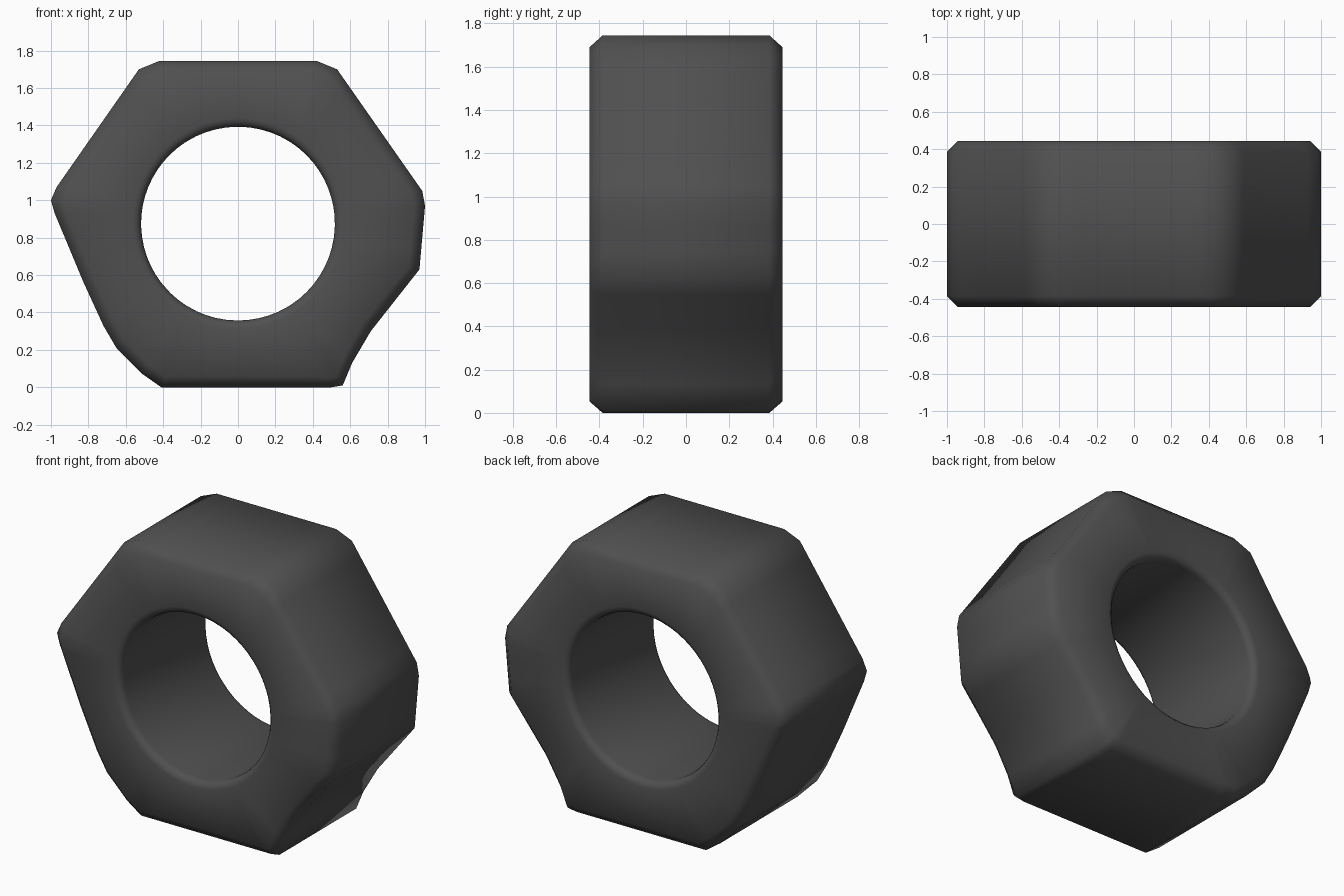
import bpy, bmesh, math
from mathutils import Vector

if "Cube" in bpy.data.objects:
    bpy.data.objects.remove(bpy.data.objects["Cube"], do_unlink=True)

steel = bpy.data.materials.new("dark_grey_steel")
steel.use_nodes = True
grey = (0.08, 0.08, 0.08, 1)
steel.diffuse_color = grey
steel.node_tree.nodes["Principled BSDF"].inputs["Base Color"].default_value = grey

CENTRE = Vector((0, 0.875))
HOLE, HALF, CHAMFER, ROUND = 0.518, 0.445, 0.06, 0.045

# Worn hexagon outline, clockwise from the top left corner (x, z)
corners = [Vector(p) for p in (
    (-0.42, 1.745), (0.42, 1.745), (0.53, 1.70), (0.985, 1.05), (1.0, 0.97),
    (0.97, 0.63), (0.71, 0.30), (0.61, 0.13), (0.56, 0.01), (0.5, 0),
    (-0.41, 0), (-0.51, 0.07), (-0.65, 0.21), (-0.72, 0.33), (-0.83, 0.57),
    (-0.98, 0.93), (-1.0, 1.0), (-0.97, 1.07), (-0.53, 1.70))]

# Split long sides so the hole gets enough sides
outline = []
for a, b in zip(corners, corners[1:] + corners[:1]):
    n = max(1, round((b - a).length / 0.1))
    outline += [a.lerp(b, i / n) - CENTRE for i in range(n)]


def outer(inset):
    return [p * (1 - inset / p.length) for p in outline]


def bore(radius):
    return [p.normalized() * radius for p in outline]


# Cross-section loops of the front half, from the outer wall to the bore
half = [(outer(0), HALF - CHAMFER), (outer(CHAMFER), HALF)]
for step in range(4):
    t = step / 3 * math.pi / 2
    half.append((bore(HOLE + ROUND * (1 - math.sin(t))),
                 HALF - ROUND * (1 - math.cos(t))))

# Mirror front to back and join all loops into a closed ring
loops = [(ring, -y) for ring, y in half] + [(ring, y) for ring, y in reversed(half)]
bm = bmesh.new()
rings = [[bm.verts.new((p.x, y, p.y + CENTRE.y)) for p in ring] for ring, y in loops]
count = len(outline)
for k, ring in enumerate(rings):
    following = rings[(k + 1) % len(rings)]
    for i in range(count):
        j = (i + 1) % count
        bm.faces.new((ring[i], ring[j], following[j], following[i]))
bmesh.ops.recalc_face_normals(bm, faces=bm.faces)

mesh = bpy.data.meshes.new("hex_nut")
bm.to_mesh(mesh)
bm.free()
mesh.materials.append(steel)
nut = bpy.data.objects.new("hex_nut", mesh)
bpy.context.collection.objects.link(nut)
bpy.ops.object.select_all(action="DESELECT")
nut.select_set(True)
bpy.context.view_layer.objects.active = nut
bpy.ops.object.shade_smooth_by_angle(angle=math.radians(60))
